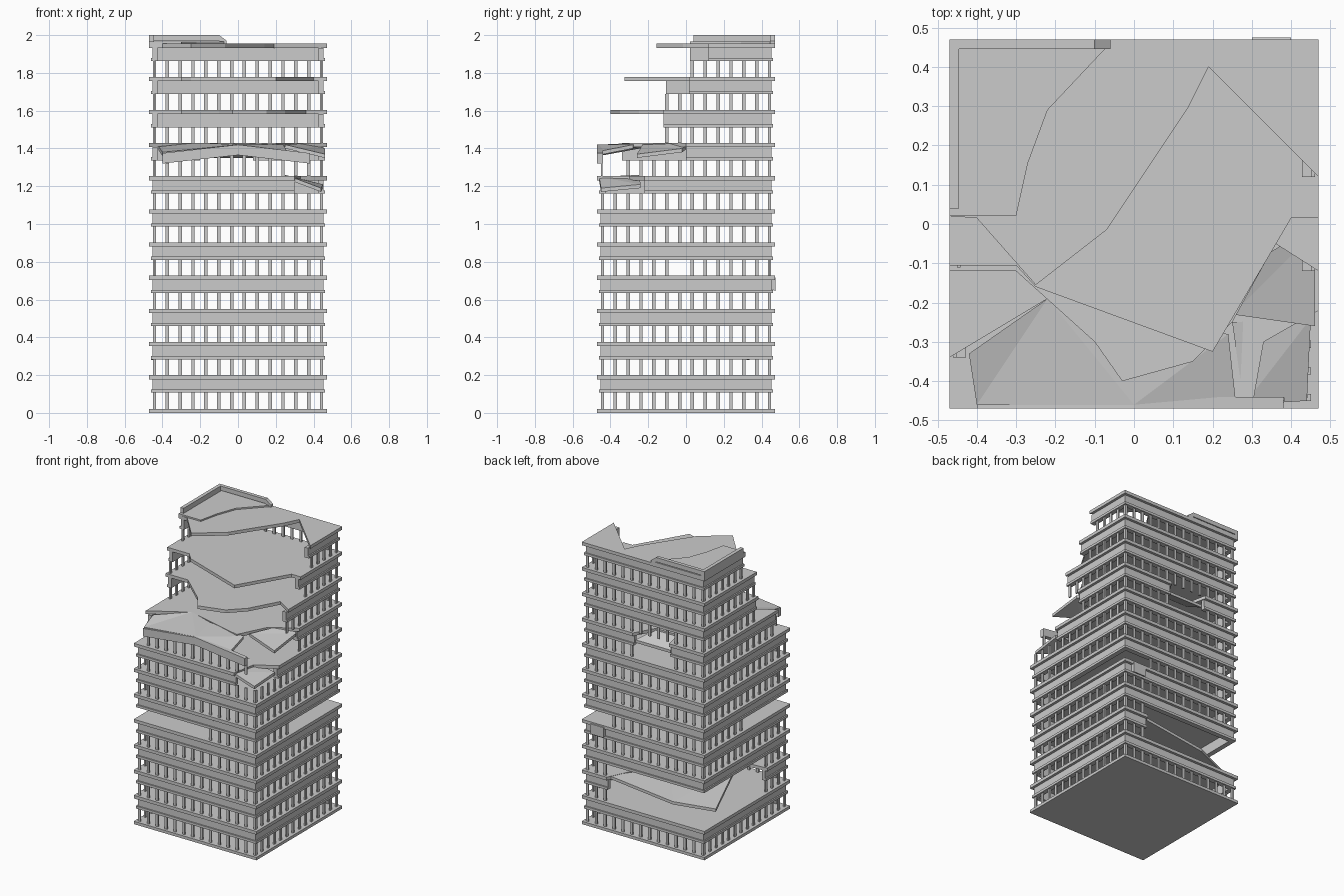
import bpy, bmesh

if "Cube" in bpy.data.objects:
    bpy.data.objects.remove(bpy.data.objects["Cube"])

H = 0.47                      # half width of the slabs
STEP = 0.1755                 # storey height
FULL = [(-H, -H), (H, -H), (H, H), (-H, H)]


def finish(bm, name):
    bmesh.ops.recalc_face_normals(bm, faces=bm.faces)
    me = bpy.data.meshes.new(name)
    bm.to_mesh(me)
    bm.free()
    ob = bpy.data.objects.new(name, me)
    bpy.context.collection.objects.link(ob)
    return ob


def add_plate(bm, pts, t):
    """Polygon of 3D points thickened downwards."""
    top = [bm.verts.new(p) for p in pts]
    low = [bm.verts.new((p[0], p[1], p[2] - t)) for p in pts]
    n = len(pts)
    caps = [bm.faces.new(top), bm.faces.new(low[::-1])]
    for i in range(n):
        j = (i + 1) % n
        bm.faces.new((top[j], top[i], low[i], low[j]))
    for f in caps:
        f.normal_update()
    if n > 4 or len({p[2] for p in pts}) > 1:
        bmesh.ops.triangulate(bm, faces=caps)


def add_box(bm, x0, x1, y0, y1, z0, z1):
    add_plate(bm, [(x0, y0, z1), (x1, y0, z1), (x1, y1, z1), (x0, y1, z1)], z1 - z0)


def plate(name, pts, t=0.02):
    bm = bmesh.new()
    add_plate(bm, pts, t)
    return finish(bm, name)


def runs(poly):
    """Outline edges that lie on the facade: (axis along, side sign, start, end)."""
    out = []
    for p, q in zip(poly, poly[1:] + poly[:1]):
        for a in (0, 1):
            if abs(p[1 - a] - q[1 - a]) < 1e-6 and abs(abs(p[1 - a]) - H) < 1e-6:
                out.append((a, 1 if p[1 - a] > 0 else -1, min(p[a], q[a]), max(p[a], q[a])))
    return out


def facade_box(bm, run, a, b, outer, depth, z0, z1):
    axis, s = run[0], run[1]
    c0, c1 = sorted((s * outer, s * (outer - depth)))
    if axis == 0:
        add_box(bm, a, b, c0, c1, z0, z1)
    else:
        add_box(bm, c0, c1, a, b, z0, z1)


def storey(k, slab=FULL, cols=None, band=None):
    """Slab, parapet band below it and window posts under the band."""
    T = 0.2 + STEP * k
    z0 = 0.02 if k == 0 else T - STEP
    plate(f"floor_slab_{k}", [(x, y, T) for x, y in slab], 0.022)
    bm = bmesh.new()
    for r in runs(band or slab):
        for outer, lo, hi in ((0.452, T - 0.092, T - 0.022), (0.461, T - 0.092, T - 0.075)):
            facade_box(bm, r, max(r[2], -outer), min(r[3], outer), outer, 0.025, lo, hi)
    finish(bm, f"facade_band_{k}")
    bm = bmesh.new()
    for r in runs(cols or band or slab):
        for i in range(14):
            c = -0.442 + i * 0.068
            if r[2] - 0.005 <= c <= r[3] + 0.005:
                facade_box(bm, r, c - 0.009, c + 0.009, 0.451, 0.01, z0, T - 0.092)
    finish(bm, f"window_posts_{k}")


# ground slab
plate("ground_slab", [(x, y, 0.02) for x, y in FULL], 0.02)

# lower storeys, with the back left corner blown out at the second floor
hole_low = [(-H, -H), (H, -H), (H, H), (.28, H), (.15, .2), (-.1, .05), (-.25, -.2), (-H, -.22)]
storey(0)
storey(1, hole_low)
storey(2, FULL, hole_low)
storey(3)

# middle storeys, posts lost at front left and back right
hole_mid = [(.1, -H), (H, -H), (H, -.1), (.3, .1), (.28, H), (-H, H), (-H, .03), (-.15, -.1), (0, -.3)]
storey(4, FULL, hole_mid)
storey(5)
storey(6, [(-H, -H), (.3, -H), (.33, -.3), (H, -.22), (H, H), (-H, H)],
       [(0, -H), (H, -H), (H, H), (-H, H), (-H, -H), (-.36, -H)])

# stepped, broken upper storeys
storey(7, [(-H, -.34), (-.22, -.19), (0, -.25), (.2, -.3), (.3, -.1), (H, 0), (H, H),
           (.08, H), (0, .33), (-.17, .33), (-.2, H), (-H, H)])
storey(8, [(-H, -.12), (-.3, -.12), (-.1, -.3), (-.03, -.4), (.15, -.35), (.25, -.25),
           (.36, -.05), (H, -.12), (H, H), (-H, H)])
storey(9, [(-H, -.105), (-.3, -.105), (-.25, -.16), (.2, -.325), (.4, .015), (H, .015), (H, H), (-H, H)],
       [(-H, -.105), (0, 0), (H, .1), (H, H), (-H, H)])
storey(10, [(-H, .02), (-.4, .015), (-.25, -.155), (-.07, -.015), (.14, .3), (.19, .4), (H, .12), (H, H), (-H, H)])

# raised roof corner with parapet
plate("roof_corner", [(x, y, 1.965) for x, y in
                      [(-H, .02), (-.3, .02), (-.27, .155), (-.22, .29), (-.06, .46), (-.06, H), (-H, H)]], 0.012)
plate("parapet_left", [(-H, .04, 2), (-.445, .04, 2), (-.445, H, 2), (-H, H, 2)], 0.04)
plate("parapet_back", [(-H, .445, 2), (-.1, .445, 2), (-.06, .445, 1.97), (-.06, H, 1.97), (-.1, H, 2), (-H, H, 2)], 0.03)

# sagging front facade below the eighth slab
for side, x_end in (("left", -.4), ("right", .38)):
    plate(f"sagging_band_{side}", [(0, -H, 1.42), (x_end, -H, 1.375), (x_end, -.44, 1.375), (0, -.44, 1.42)], 0.055)
    bm = bmesh.new()
    for i in range(6):
        c = (0.034 + i * 0.068) * (1 if x_end > 0 else -1)
        add_box(bm, c - .009, c + .009, -.451, -.441, 1.255, 1.38 - abs(c) * .16)
    finish(bm, f"sagging_posts_{side}")
plate("sagging_slab_left", [(-.4, -.46, 1.38), (0, -.46, 1.42), (-.04, -.25, 1.43), (-.22, -.19, 1.43), (-.42, -.33, 1.41)])
plate("sagging_slab_right", [(0, -.46, 1.42), (.26, -.46, 1.385), (.24, -.28, 1.42), (-.04, -.25, 1.43)])

# fallen and tilted slab pieces
plate("fallen_slab_front_right", [(.28, -.46, 1.25), (.44, -.45, 1.19), (.45, -.24, 1.21), (.25, -.25, 1.26)])
plate("fallen_slab_right", [(.25, -.23, 1.42), (.46, -.26, 1.37), (.46, -.02, 1.4), (.38, .02, 1.43)])
plate("fallen_slab_back_left", [(.28, .44, .375), (.05, .1, .37), (-.3, -.1, .36), (-.46, .33, .3), (-.2, .43, .32)])
plate("fallen_slab_back_hole", [(.08, .44, 1.37), (0, .32, 1.42), (-.17, .32, 1.42), (-.19, .44, 1.37)])
plate("hanging_chunk_back", [(.3, .445, .725), (.4, .445, .725), (.4, .475, .715), (.3, .475, .715)], 0.07)
